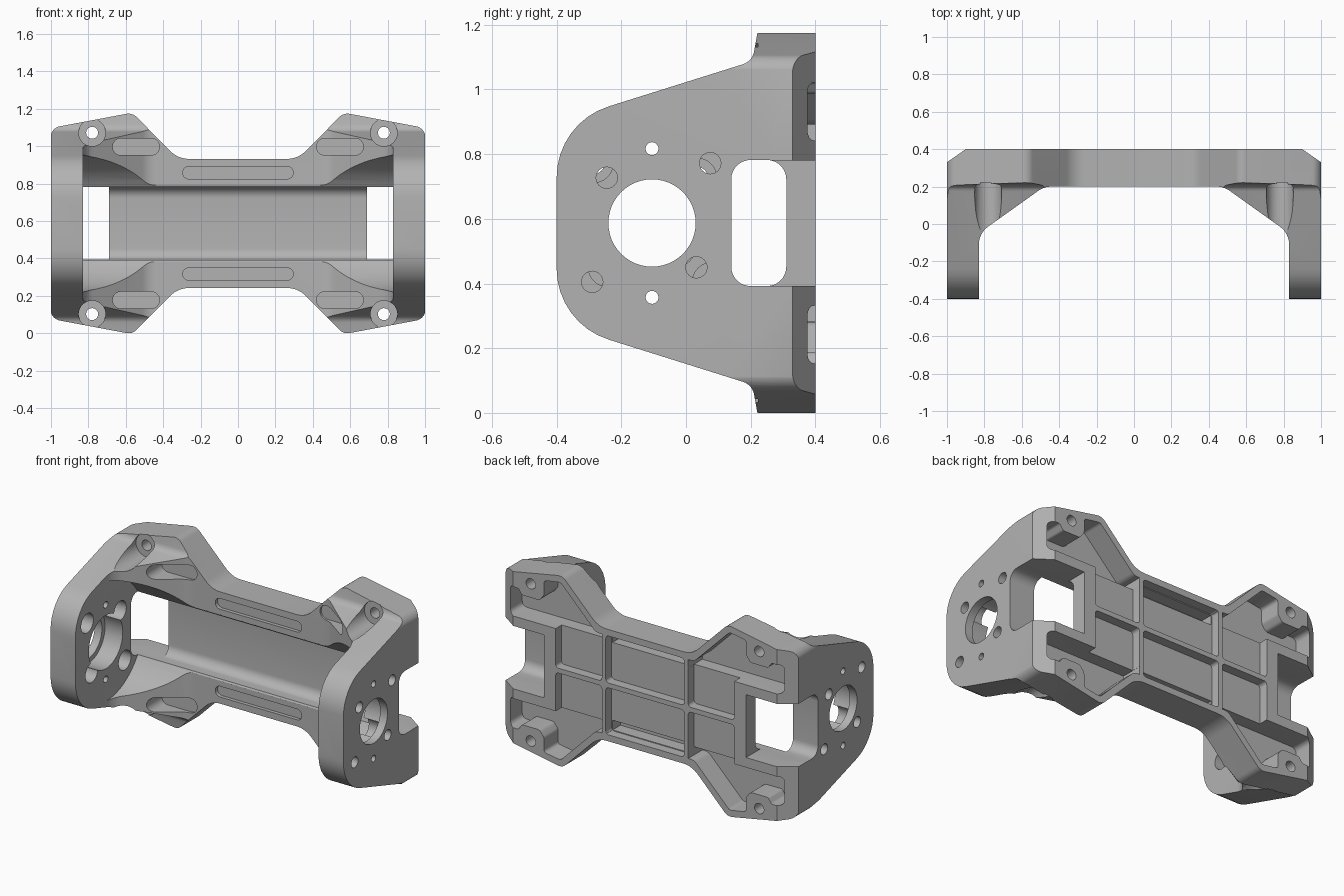
import bpy, bmesh, math
from mathutils import Vector, Matrix

cube = bpy.data.objects.get("Cube")
if cube:
    bpy.data.objects.remove(cube)

metal = bpy.data.materials.new("grey_metal")
metal.use_nodes = True
GREY = (0.45, 0.45, 0.45, 1)
metal.diffuse_color = GREY
metal.node_tree.nodes["Principled BSDF"].inputs["Base Color"].default_value = GREY

MID_Z = 0.585          # everything is modelled around this height
SIGNS = (1, -1)
MOTOR_Y = -0.105


def rounded(corners, steps=8):
    """Polygon from (u, v, radius) corners with filleted vertices."""
    out, n = [], len(corners)
    for i, (u, v, r) in enumerate(corners):
        p = Vector((u, v))
        if not r:
            out.append(p)
            continue
        a = (Vector(corners[i - 1][:2]) - p).normalized()
        b = (Vector(corners[(i + 1) % n][:2]) - p).normalized()
        half = a.angle(b) / 2
        mid = p + (a + b).normalized() * r / math.sin(half)
        start = p + a * r / math.tan(half) - mid
        end = p + b * r / math.tan(half) - mid
        sweep = math.atan2(start.x * end.y - start.y * end.x, start.dot(end))
        out += [mid + Matrix.Rotation(sweep * k / steps, 2) @ start for k in range(steps + 1)]
    return out


def circle(u, v, r, n=40):
    return [Vector((u + r * math.cos(math.tau * k / n), v + r * math.sin(math.tau * k / n)))
            for k in range(n)]


def rect(u0, u1, v0, v1, r=0):
    return rounded([(u0, v0, r), (u1, v0, r), (u1, v1, r), (u0, v1, r)])


def flip(points, su, sv):
    return [Vector((p.x * su, p.y * sv)) for p in points]


def prism(name, points, axis, lo, hi):
    """Extrude a 2D outline along an axis; x takes (y,z), y takes (x,z), z takes (x,y)."""
    place = {"x": lambda p, d: (d, p.x, p.y),
             "y": lambda p, d: (p.x, d, p.y),
             "z": lambda p, d: (p.x, p.y, d)}[axis]
    bm = bmesh.new()
    low = [bm.verts.new(place(p, lo)) for p in points]
    high = [bm.verts.new(place(p, hi)) for p in points]
    bm.faces.new(low)
    bm.faces.new(high)
    for i in range(len(points)):
        bm.faces.new((low[i - 1], low[i], high[i], high[i - 1]))
    bmesh.ops.recalc_face_normals(bm, faces=bm.faces)
    mesh = bpy.data.meshes.new(name)
    bm.to_mesh(mesh)
    bm.free()
    mesh.materials.append(metal)
    obj = bpy.data.objects.new(name, mesh)
    bpy.context.collection.objects.link(obj)
    return obj


def combine(points, axis, lo, hi, operation="DIFFERENCE"):
    """Apply one prism to the bracket and discard it."""
    tool = prism("tool", points, axis, lo, hi)
    tool.hide_render = True
    mod = bracket.modifiers.new("cut", "BOOLEAN")
    mod.object, mod.operation, mod.solver = tool, operation, "EXACT"
    bpy.context.view_layer.objects.active = bracket
    bpy.ops.object.modifier_apply(modifier=mod.name)
    bpy.data.objects.remove(tool)


# Bracket: U-shaped plan, trimmed by the side and front outlines
half_plan = [(0.48, 0.2, 0.12), (0.83, -0.05, 0.12), (0.83, -0.4, 0),
             (1, -0.4, 0), (1, 0.33, 0), (0.9, 0.4, 0)]
plan = half_plan + [(-x, y, r) for x, y, r in reversed(half_plan)]
bracket = prism("bracket", rounded(plan), "z", -0.7, 0.7)

half_side = [(0.45, 0.65, 0), (0.232, 0.65, 0), (0.205, 0.5, 0.05), (-0.4, 0.31, 0.23)]
side = half_side + [(y, -z, r) for y, z, r in reversed(half_side)]
combine(rounded(side), "x", -1.2, 1.2, "INTERSECT")

quarter = [(0.32, 0.345, 0.14), (0.565, 0.592, 0.06), (1.002, 0.51, 0.06)]
right = quarter + [(x, -z, r) for x, z, r in reversed(quarter)]
left = [(-x, -z, r) for x, z, r in right]
combine(rounded(right + left), "y", -0.6, 0.6, "INTERSECT")

# Round clearance between the plates, and the long front channel
combine(circle(MOTOR_Y, 0, 0.367, 64), "x", -0.829, 0.829)
combine(rect(0.14, 0.31, -0.195, 0.195, 0.06), "x", -1.1, 1.1)

for sx in SIGNS:
    # Rear notch joining the channel through each end
    combine(flip(rect(0.69, 1.2, -0.194, 0.194), sx, 1), "y", 0.24, 0.5)

    # Motor mount: bore, inner recess, screw and pin holes
    combine(circle(MOTOR_Y, 0, 0.135, 48), "x", sx * 0.7, sx * 1.1)
    combine(circle(MOTOR_Y, 0, 0.165, 48), "x", sx * 0.75, sx * 0.95)
    for dy, dz in ((0.18, 0.185), (0.137, -0.137), (-0.14, 0.14), (-0.185, -0.182)):
        y = MOTOR_Y + sx * dy
        combine(circle(y, dz, 0.06, 24), "x", sx * 0.75, sx * 0.93)
        combine(circle(y, dz, 0.033, 24), "x", sx * 0.7, sx * 1.1)
    for dz in (0.23, -0.23):
        combine(circle(MOTOR_Y, dz, 0.02, 20), "x", sx * 0.7, sx * 1.1)

    for sz in SIGNS:
        # Mounting holes with front counterbores
        combine(circle(sx * 0.78, sz * 0.485, 0.072, 32), "y", -0.5, 0.222)
        combine(circle(sx * 0.78, sz * 0.485, 0.032, 24), "y", -0.5, 0.5)
        # Finger slot sunk into each gusset
        slot = rect(0.42, 0.67, 0.365, 0.455, 0.044)
        combine(flip(slot, sx, sz), "y", -0.5, 0.212)
        # Rear end pockets: deep outer part and shallow inner part
        deep = [(0.295, 0.255, 0), (0.935, 0.255, 0.03), (0.935, 0.435, 0.03),
                (0.865, 0.435, 0.02), (0.84, 0.4, 0.02), (0.72, 0.4, 0.03),
                (0.69, 0.44, 0.03), (0.69, 0.53, 0.02), (0.577, 0.548, 0.03),
                (0.335, 0.305, 0.05), (0.295, 0.305, 0)]
        combine(flip(rounded(deep, 4), sx, sz), "y", 0.262, 0.5)
        combine(flip(rect(0.295, 0.61, 0.015, 0.27, 0.02), sx, sz), "y", 0.342, 0.5)

for sz in SIGNS:
    # Waist slots in front, waist pockets behind
    combine(flip(rect(-0.295, 0.295, 0.238, 0.304, 0.032), 1, sz), "y", 0.1, 0.222)
    combine(flip(rect(-0.268, 0.268, 0.015, 0.305, 0.02), 1, sz), "y", 0.342, 0.5)
    combine(flip(rect(-0.262, 0.262, 0.24, 0.3), 1, sz), "y", 0.265, 0.5)

# Stand the part on the floor and shade it
low = min(v.co.z for v in bracket.data.vertices)
bracket.data.transform(Matrix.Translation((0, 0, -low)))
bpy.ops.object.select_all(action="DESELECT")
bracket.select_set(True)
bpy.context.view_layer.objects.active = bracket
bpy.ops.object.shade_smooth_by_angle(angle=math.radians(30))
